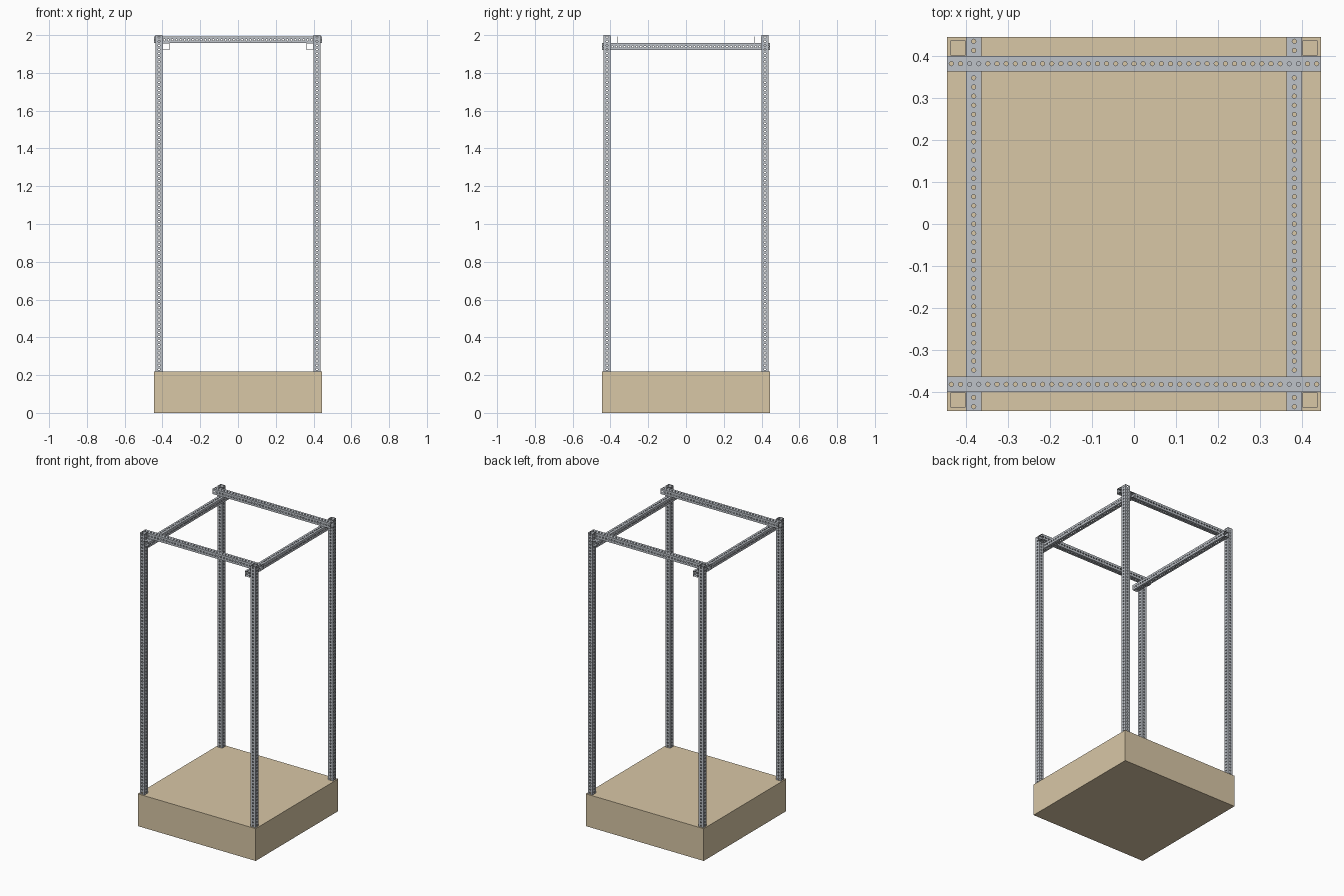
import bpy, bmesh, math

if "Cube" in bpy.data.objects:
    bpy.data.objects.remove(bpy.data.objects["Cube"])

PITCH = 0.89 / 41      # spacing of the drilled holes
W = 0.036              # tube width
WALL = 0.0015
HOLE_R = 0.005
SEG = 12
BASE_TOP = 0.22


def material(name, color):
    m = bpy.data.materials.new(name)
    m.diffuse_color = (*color, 1)
    m.use_nodes = True
    m.node_tree.nodes["Principled BSDF"].inputs["Base Color"].default_value = m.diffuse_color
    return m


steel = material("steel", (0.51, 0.54, 0.58))
wood = material("wood", (0.69, 0.57, 0.38))


# Open-ended square tube along z, centred, with a row of holes on all four sides
def tube_mesh(name, cells):
    bm = bmesh.new()
    h = W / 2
    for side in range(4):
        c, s = math.cos(side * math.pi / 2), math.sin(side * math.pi / 2)
        for k in range(cells):
            z0 = (k - (cells - 1) / 2) * PITCH
            for sgn in (1, -1):
                # half of a plate around half of the hole
                outline = [(0, -PITCH / 2), (h, -PITCH / 2), (h, PITCH / 2), (0, PITCH / 2)]
                for i in range(SEG // 2 + 1):
                    a = math.pi / 2 - i * 2 * math.pi / SEG
                    outline.append((HOLE_R * math.cos(a), HOLE_R * math.sin(a)))
                if sgn < 0:
                    outline = [(-u, v) for u, v in reversed(outline)]
                bm.faces.new([bm.verts.new((c * h - s * u, s * h + c * u, z0 + v))
                              for u, v in outline])
    bmesh.ops.remove_doubles(bm, verts=bm.verts[:], dist=0.0001)
    me = bpy.data.meshes.new(name)
    bm.to_mesh(me)
    bm.free()
    me.materials.append(steel)
    return me


def place_tube(name, mesh, loc, rot=(0, 0, 0)):
    ob = bpy.data.objects.new(name, mesh)
    bpy.context.collection.objects.link(ob)
    ob.location = loc
    ob.rotation_euler = rot
    mod = ob.modifiers.new("wall", 'SOLIDIFY')
    mod.thickness = WALL
    mod.offset = -1
    mod.use_even_offset = True


# Base block
bpy.ops.mesh.primitive_cube_add(size=1, location=(0, 0, BASE_TOP / 2))
base = bpy.context.object
base.name = "base_block"
base.scale = (0.89, 0.89, BASE_TOP)
base.data.materials.append(wood)

post = tube_mesh("post_tube", 82)
beam = tube_mesh("beam_tube", 41)

# Corner posts
for x, xn in ((-1, "left"), (1, "right")):
    for y, yn in ((-1, "front"), (1, "back")):
        place_tube(f"{yn}_{xn}_post", post, (x * 0.418, y * 0.418, (2 + BASE_TOP) / 2))

# Top beams: the front and back pair rests on the side pair
Q = math.pi / 2
for s, a, b in ((-1, "front", "left"), (1, "back", "right")):
    place_tube(f"{a}_beam", beam, (0, s * 0.381, 1.975), (0, Q, 0))
    place_tube(f"{b}_beam", beam, (s * 0.381, 0, 1.939), (Q, 0, 0))
